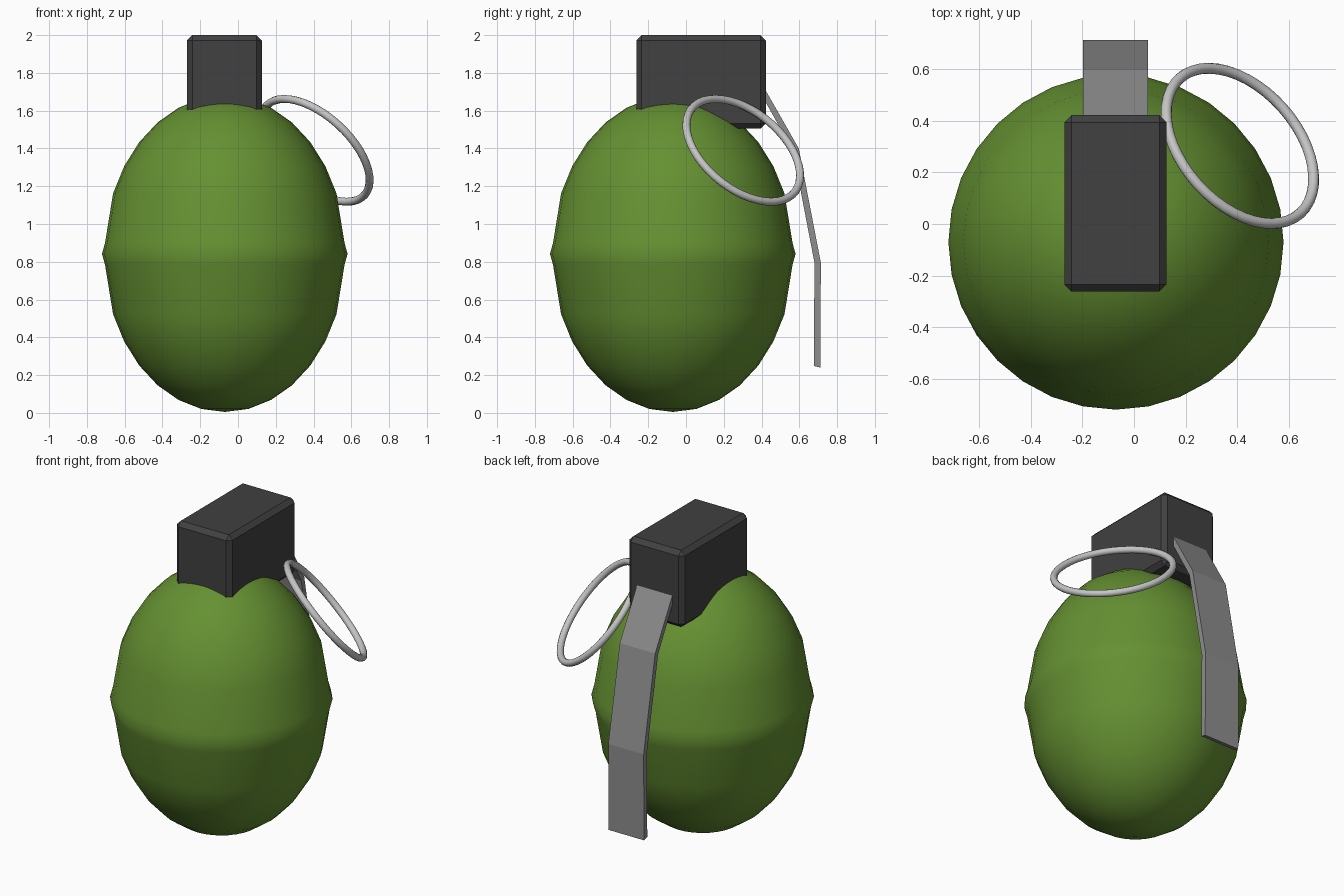
import bpy, bmesh, math
from mathutils import Vector

if "Cube" in bpy.data.objects:
    bpy.data.objects.remove(bpy.data.objects["Cube"])


def material(name, rgb):
    m = bpy.data.materials.new(name)
    m.diffuse_color = (*rgb, 1)
    m.use_nodes = True
    m.node_tree.nodes["Principled BSDF"].inputs["Base Color"].default_value = m.diffuse_color
    return m


green = material("olive green", (0.13, 0.28, 0.032))
dark = material("dark grey", (0.052, 0.052, 0.052))
steel = material("steel grey", (0.27, 0.27, 0.27))
silver = material("silver", (0.56, 0.56, 0.56))


def make(name, bm, mat, smooth=False):
    bmesh.ops.recalc_face_normals(bm, faces=bm.faces)
    me = bpy.data.meshes.new(name)
    bm.to_mesh(me)
    bm.free()
    for p in me.polygons:
        p.use_smooth = smooth
    me.materials.append(mat)
    ob = bpy.data.objects.new(name, me)
    bpy.context.collection.objects.link(ob)
    return ob


# Body: egg-shaped lathe with a raised ridge at the middle
R, H, MID = 0.64, 0.837, 0.842
lower = [(R * math.sin(a), -H * math.cos(a))
         for a in (math.radians(11.25 * i) for i in range(7))]
lower.append((0.634, -0.058))
profile = lower + [(0.65, 0)] + [(r, -z) for r, z in reversed(lower)]
bm = bmesh.new()
vs = [bm.verts.new((r, 0, z + MID)) for r, z in profile]
es = [bm.edges.new(p) for p in zip(vs, vs[1:])]
bmesh.ops.spin(bm, geom=vs + es, axis=(0, 0, 1), cent=(0, 0, 0),
               steps=32, angle=math.tau, use_merge=False)
bmesh.ops.remove_doubles(bm, verts=bm.verts, dist=0.001)
bmesh.ops.translate(bm, verts=bm.verts, vec=(-0.07, -0.07, 0))
make("body", bm, green, smooth=True)

# Fuse housing: chamfered block
bm = bmesh.new()
bmesh.ops.create_cube(bm, size=1)
bmesh.ops.scale(bm, verts=bm.verts, vec=(0.396, 0.685, 0.495))
bmesh.ops.translate(bm, verts=bm.verts, vec=(-0.072, 0.08, 1.7525))
bmesh.ops.bevel(bm, geom=bm.edges[:], offset=0.028, segments=1, affect='EDGES')
make("fuse_housing", bm, dark)

# Safety lever: bent strip, side profile extruded across x
side = [(0.39, 1.763), (0.597, 1.40), (0.714, 0.795), (0.711, 0.24),
        (0.677, 0.248), (0.68, 0.795), (0.567, 1.385), (0.364, 1.748)]
bm = bmesh.new()
left, right = ([bm.verts.new((x, y, z)) for y, z in side] for x in (-0.198, 0.054))
n = len(side)
for i in range(n):
    j = (i + 1) % n
    bm.faces.new((left[i], left[j], right[j], right[i]))
for s in (left, right):
    for i in range(n // 2 - 1):
        bm.faces.new((s[i], s[i + 1], s[n - 2 - i], s[n - 1 - i]))
make("safety_lever", bm, steel)

# Pull ring: tilted torus
bpy.ops.mesh.primitive_torus_add(
    major_radius=0.351, minor_radius=0.021, major_segments=48, minor_segments=12,
    location=(0.411, 0.303, 1.39),
    rotation=Vector((0.58, 0.515, 0.632)).to_track_quat('Z', 'Y').to_euler())
ring = bpy.context.object
ring.name = "pull_ring"
ring.data.materials.append(silver)
for p in ring.data.polygons:
    p.use_smooth = True
